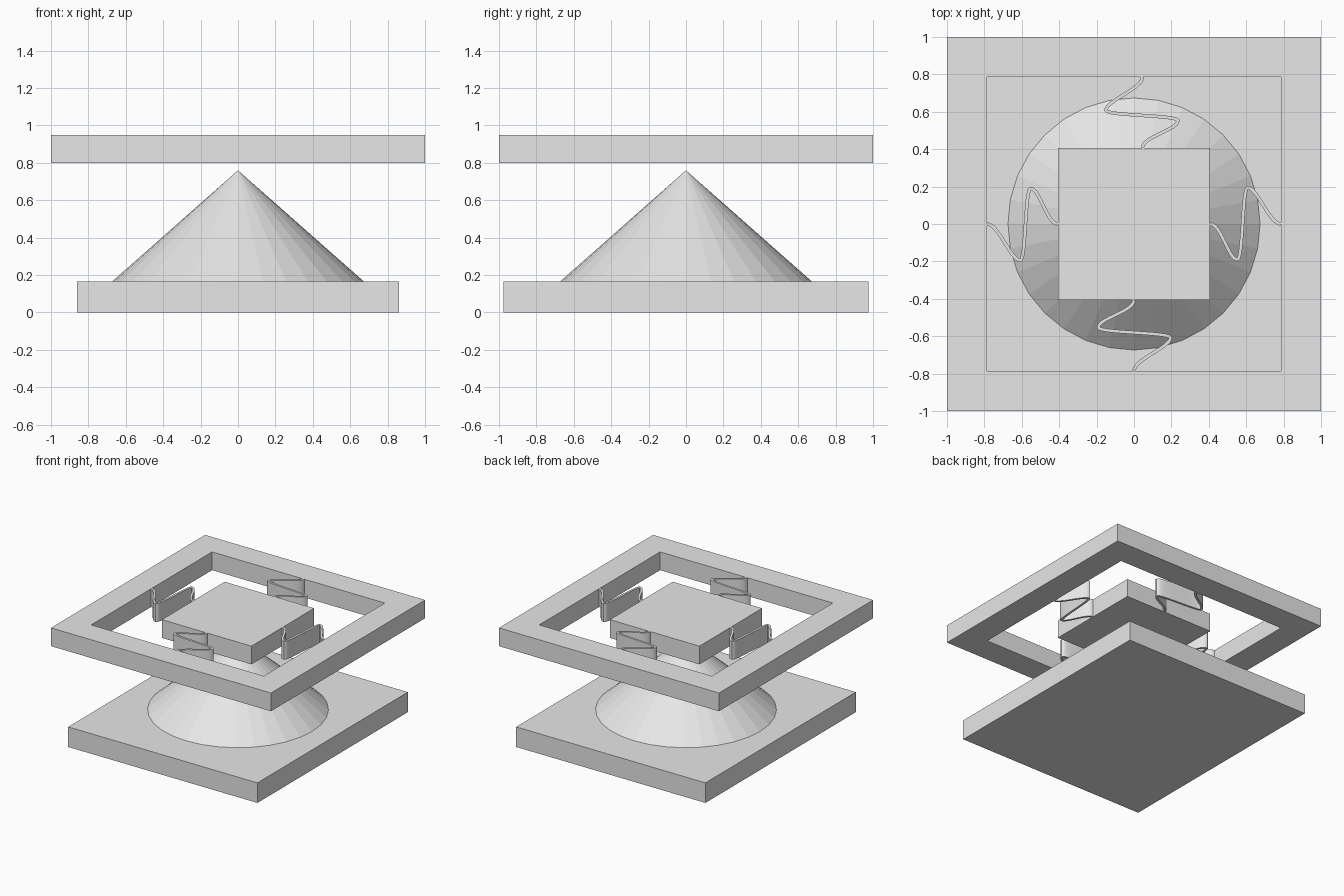
import bpy, bmesh
from math import radians
from mathutils import Matrix, Vector
from mathutils.geometry import interpolate_bezier

cube = bpy.data.objects.get("Cube")
if cube:
    bpy.data.objects.remove(cube, do_unlink=True)

grey = bpy.data.materials.new("light_grey")
grey.use_nodes = True
grey.diffuse_color = (0.8, 0.8, 0.8, 1)
grey.node_tree.nodes["Principled BSDF"].inputs["Base Color"].default_value = (0.8, 0.8, 0.8, 1)

BASE_TOP = 0.165
LOW, HIGH = 0.8, 0.95        # suspended layer
BLOCK, INNER = 0.407, 0.785  # half widths of the block and the frame opening


def finish(name, bm):
    bmesh.ops.recalc_face_normals(bm, faces=bm.faces)
    mesh = bpy.data.meshes.new(name)
    bm.to_mesh(mesh)
    bm.free()
    mesh.materials.append(grey)
    obj = bpy.data.objects.new(name, mesh)
    bpy.context.collection.objects.link(obj)
    return obj


def slab(name, half_x, half_y, bottom, top):
    bm = bmesh.new()
    place = Matrix.Translation((0, 0, (bottom + top) / 2))
    size = Matrix.Diagonal((2 * half_x, 2 * half_y, top - bottom, 1))
    bmesh.ops.create_cube(bm, size=1, matrix=place @ size)
    return finish(name, bm)


# Base plate and the proof mass
slab("base_plate", 0.86, 0.976, 0, BASE_TOP)
slab("centre_block", BLOCK, BLOCK, LOW, HIGH)

# Faceted cone on the base
bm = bmesh.new()
bmesh.ops.create_cone(bm, cap_ends=True, segments=32, radius1=0.674, radius2=0,
                      depth=0.76 - BASE_TOP,
                      matrix=Matrix.Translation((0, 0, (0.76 + BASE_TOP) / 2)))
finish("cone", bm)

# Square frame: a rectangular section carried round four corners
bm = bmesh.new()
section = [(1, LOW), (1, HIGH), (INNER, HIGH), (INNER, LOW)]
corners = [(1, 1), (-1, 1), (-1, -1), (1, -1)]
rings = [[bm.verts.new((sx * r, sy * r, z)) for r, z in section] for sx, sy in corners]
for i in range(4):
    a, b = rings[i], rings[(i + 1) % 4]
    for j in range(4):
        k = (j + 1) % 4
        bm.faces.new((a[j], b[j], b[k], a[k]))
finish("outer_frame", bm)

# Spring path from block to frame: position, handle lengths before and after
knots = [((BLOCK, 0), 0, 0.06), ((0.553, -0.19), 0.05, 0.03),
         ((0.608, 0.195), 0.03, 0.05), ((INNER, 0), 0.06, 0)]
path = []
for (p, _, after), (q, before, _) in zip(knots, knots[1:]):
    p, q = Vector((*p, 0)), Vector((*q, 0))
    path += interpolate_bezier(p, p + Vector((after, 0, 0)),
                               q - Vector((before, 0, 0)), q, 17)[:-1]
path.append(q)

# Four leaf springs, one on each side
for name, angle, shift in (("left", 0, 0), ("back", 90, 0.045),
                           ("right", 180, 0), ("front", 270, 0)):
    bm = bmesh.new()
    low = [bm.verts.new((p.x, p.y, LOW)) for p in path]
    high = [bm.verts.new((p.x, p.y, HIGH)) for p in path]
    for i in range(len(path) - 1):
        bm.faces.new((low[i], low[i + 1], high[i + 1], high[i]))
    bm.transform(Matrix.Translation((shift, 0, 0)) @ Matrix.Rotation(radians(angle), 4, "Z"))
    spring = finish(name + "_spring", bm)
    thick = spring.modifiers.new("thickness", "SOLIDIFY")
    thick.thickness = 0.018
    thick.offset = 0
    bpy.ops.object.select_all(action="DESELECT")
    spring.select_set(True)
    bpy.context.view_layer.objects.active = spring
    bpy.ops.object.modifier_apply(modifier=thick.name)
    bpy.ops.object.shade_smooth_by_angle(angle=radians(40))
